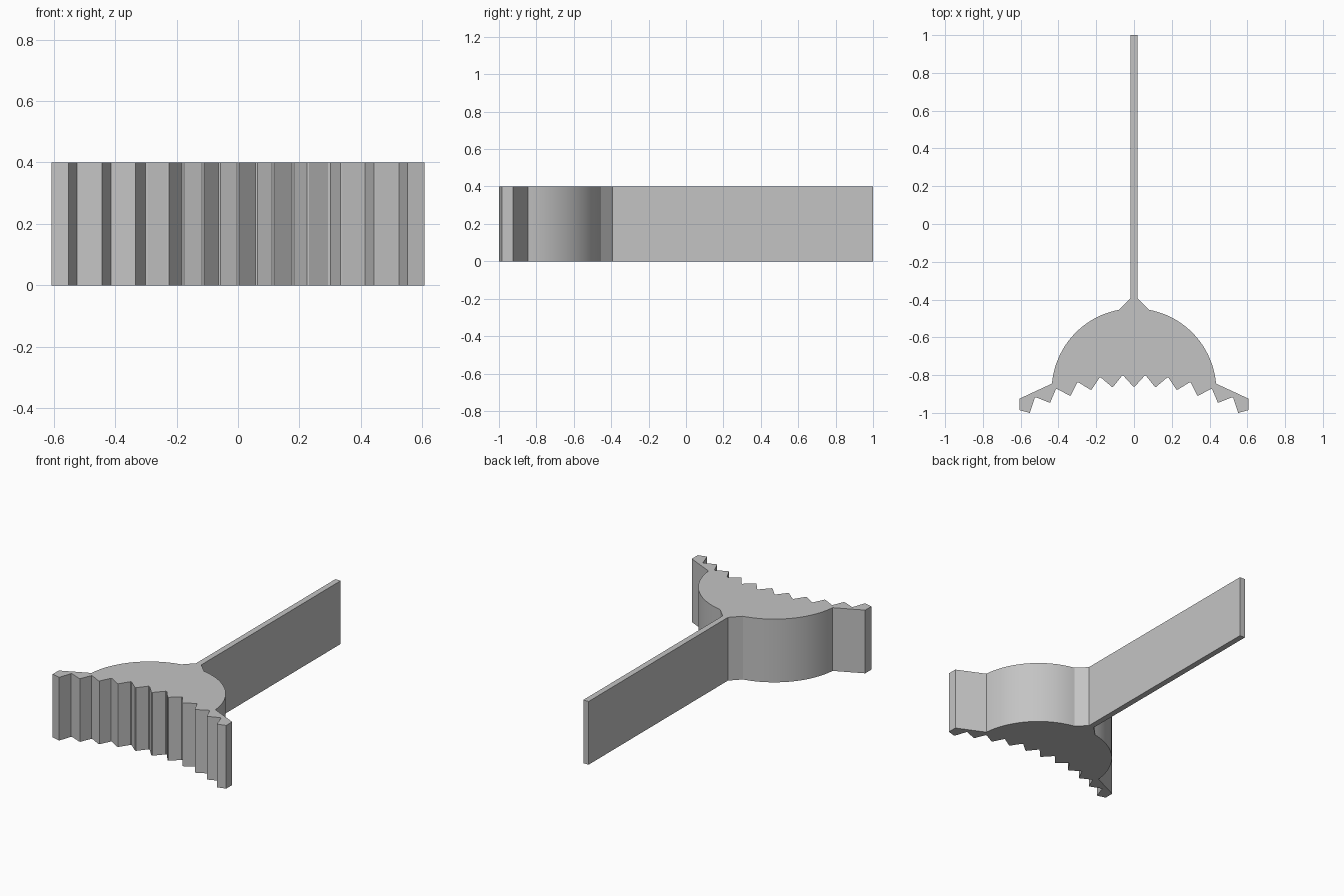
import bpy, bmesh, math

cube = bpy.data.objects.get("Cube")
if cube:
    bpy.data.objects.remove(cube, do_unlink=True)

HEIGHT = 0.4
HANDLE_HALF = 0.0185
NECK_Y = -0.393

# Plain grey material
grey = bpy.data.materials.new("plain grey")
grey.use_nodes = True
colour = (0.55, 0.55, 0.55, 1)
grey.diffuse_color = colour
grey.node_tree.nodes["Principled BSDF"].inputs["Base Color"].default_value = colour


def extrude_outline(name, outline):
    """Raise a flat outline into a solid standing on the ground."""
    bm = bmesh.new()
    base = bm.faces.new([bm.verts.new((x, y, 0)) for x, y in outline])
    raised = bmesh.ops.extrude_face_region(bm, geom=[base], use_keep_orig=True)
    top = [g for g in raised["geom"] if isinstance(g, bmesh.types.BMVert)]
    bmesh.ops.translate(bm, verts=top, vec=(0, 0, HEIGHT))
    bmesh.ops.recalc_face_normals(bm, faces=bm.faces)
    mesh = bpy.data.meshes.new(name)
    bm.to_mesh(mesh)
    bm.free()
    mesh.materials.append(grey)
    obj = bpy.data.objects.new(name, mesh)
    bpy.context.collection.objects.link(obj)
    bpy.ops.object.select_all(action="DESELECT")
    obj.select_set(True)
    bpy.context.view_layer.objects.active = obj
    bpy.ops.object.shade_smooth_by_angle(angle=math.radians(30))
    return obj


# Toothed edge, from the centre outwards: alternating valleys and blunt tips
teeth = [(0.06, -0.803), (0.114, -0.862), (0.179, -0.813), (0.228, -0.877),
         (0.297, -0.839), (0.338, -0.908), (0.41, -0.874), (0.447, -0.945),
         (0.521, -0.918)]
BLUNT = 0.0035
half = [(BLUNT, -0.861)]
for x, y in teeth:
    half += [(x - BLUNT, y), (x + BLUNT, y)]

# Wing end
half += [(0.552, -1.0), (0.607, -0.985), (0.607, -0.925)]

# Domed back, ending in the flared neck
DOME_Y, RADIUS, STEPS = -0.883, 0.436, 24
start, end = math.radians(5), math.radians(79.5)
for i in range(STEPS + 1):
    a = start + (end - start) * i / STEPS
    half.append((RADIUS * math.cos(a), DOME_Y + RADIUS * math.sin(a)))
half.append((HANDLE_HALF, NECK_Y))

# Mirror the half outline to close the head
extrude_outline("toothed_head", half + [(-x, y) for x, y in reversed(half)])

# Long flat handle
extrude_outline("handle", [(-HANDLE_HALF, NECK_Y), (HANDLE_HALF, NECK_Y),
                           (HANDLE_HALF, 1), (-HANDLE_HALF, 1)])
